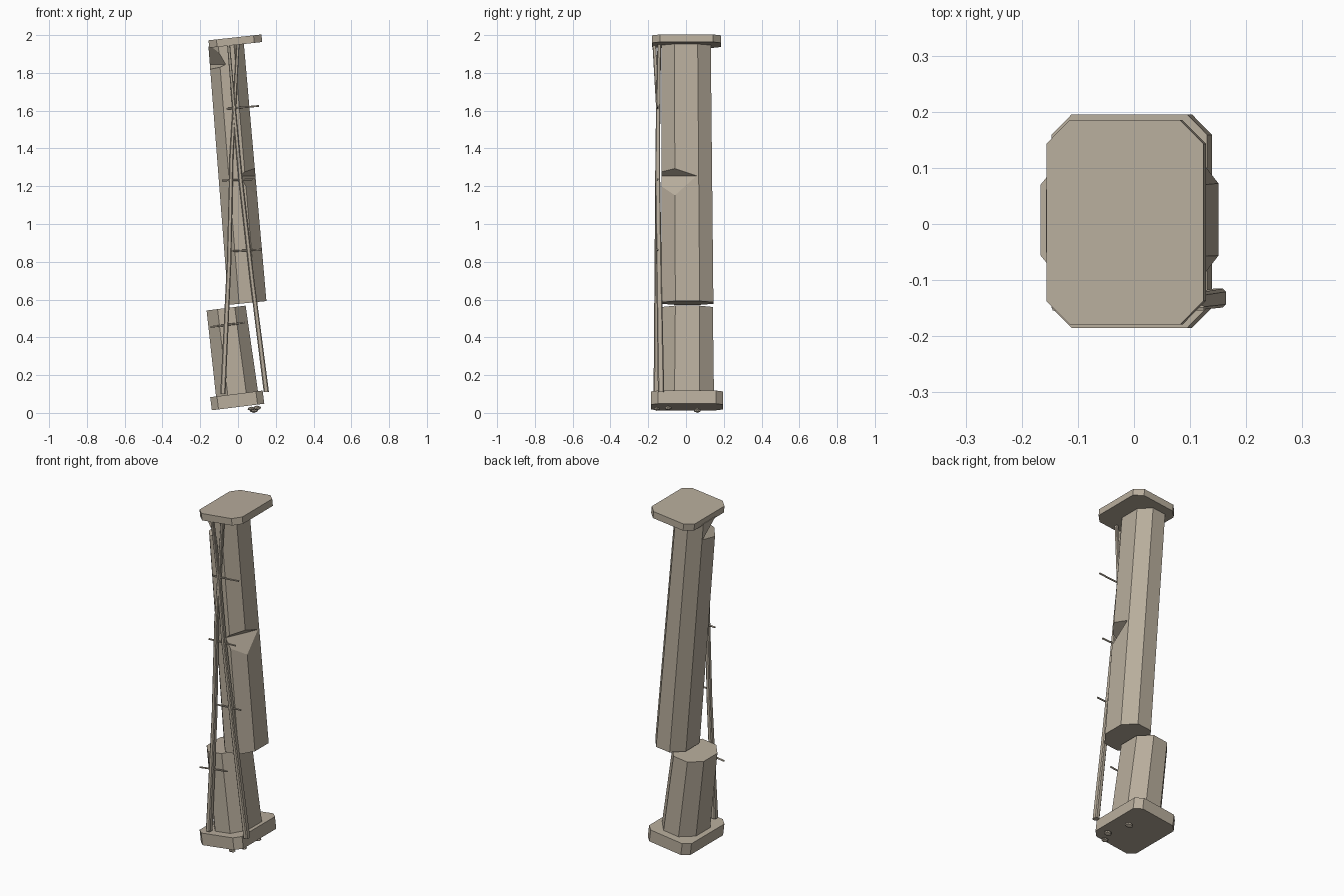
import bpy, bmesh, math
from mathutils import Vector

if "Cube" in bpy.data.objects:
    bpy.data.objects.remove(bpy.data.objects["Cube"])

stone = bpy.data.materials.new("weathered_stone")
stone.diffuse_color = (0.48, 0.42, 0.335, 1)
stone.use_nodes = True
stone.node_tree.nodes["Principled BSDF"].inputs["Base Color"].default_value = stone.diffuse_color


def ring(c, hx, hy, cx, cy, tilt=0.0):
    """Rectangle with cut corners (cx, cy), tipped in the xz plane."""
    pts = [(hx, -hy + cy), (hx, hy - cy), (hx - cx, hy), (-hx + cx, hy),
           (-hx, hy - cy), (-hx, -hy + cy), (-hx + cx, -hy), (hx - cx, -hy)]
    return [Vector((c[0] + x * math.cos(tilt), c[1] + y, c[2] + x * math.sin(tilt)))
            for x, y in pts]


def finish(name, bm):
    bmesh.ops.recalc_face_normals(bm, faces=bm.faces)
    me = bpy.data.meshes.new(name)
    bm.to_mesh(me)
    bm.free()
    me.materials.append(stone)
    ob = bpy.data.objects.new(name, me)
    bpy.context.collection.objects.link(ob)
    return ob


def loft(name, rings):
    """Skin a stack of equal-sized rings and cap both ends."""
    bm = bmesh.new()
    vs = [[bm.verts.new(p) for p in r] for r in rings]
    n = len(vs[0])
    for a, b in zip(vs, vs[1:]):
        for i in range(n):
            j = (i + 1) % n
            bm.faces.new((a[i], a[j], b[j], b[i]))
    bm.faces.new(vs[0][::-1])
    bm.faces.new(vs[-1])
    return finish(name, bm)


def slab(name, c, hx, hy, ht, chamfer, tilt):
    up = Vector((-math.sin(tilt), 0, math.cos(tilt))) * ht
    return loft(name, [ring(Vector(c) + s * up, hx, hy, chamfer, chamfer, tilt)
                       for s in (-1, 1)])


def shaft(name, bottom, top, tilt):
    """Eight-sided shaft; each end is (centre, half x, half y)."""
    return loft(name, [ring(c, hx, hy, hx * 0.56, hy * 0.53, tilt)
                       for c, hx, hy in (bottom, top)])


def chip(target, corner, yaw, depth, below, above):
    """Cut a V-shaped chip into a corner edge of the shaft."""
    n = Vector((math.cos(yaw), math.sin(yaw), 0))
    t = Vector((-n.y, n.x, 0))
    k = 2.5
    profile = [(-depth, 0), (depth * (k - 1), -below * k), (depth * (k - 1), above * k)]
    cutter = loft("chip_cutter", [[Vector(corner) + n * a + t * s + Vector((0, 0, z))
                                   for a, z in profile] for s in (-0.2, 0.2)])
    cutter.hide_render = True
    mod = target.modifiers.new("chip", 'BOOLEAN')
    mod.object = cutter
    mod.solver = 'EXACT'
    bpy.context.view_layer.objects.active = target
    bpy.ops.object.modifier_apply(modifier=mod.name)
    bpy.data.objects.remove(cutter)


# Base and cap slabs
slab("base_slab", (-0.004, 0.005, 0.066), 0.14, 0.19, 0.035, 0.036, 0.125)
slab("cap_slab", (-0.014, 0.003, 1.968), 0.141, 0.182, 0.02, 0.042, 0.11)

# Broken shaft in two shifted pieces
shaft("lower_shaft", ((-0.004, 0.006, 0.09), 0.112, 0.142),
      ((-0.063, 0.007, 0.555), 0.104, 0.135), 0.125)
upper = shaft("upper_shaft", ((0.05, 0.008, 0.582), 0.101, 0.137),
              ((-0.063, 0.0, 1.95), 0.094, 0.131), 0.1)

# Chips knocked out of the shaft corners
chip(upper, (0.091, -0.058, 1.255), math.radians(-24), 0.045, 0.085, 0.04)
chip(upper, (-0.146, -0.060, 1.845), math.radians(204), 0.045, 0.025, 0.085)


# Two long crossing stems in front, thinner at the top
def stem(name, path):
    loft(name, [ring((x, y, z), w, w * 1.2, w * 0.4, w * 0.4) for x, y, z, w in path])


stem("left_stem", [(-0.08, -0.155, 0.10, 0.014), (-0.047, -0.152, 0.80, 0.012),
                   (-0.035, -0.15, 1.35, 0.010), (0.0, -0.142, 1.95, 0.008)])
stem("right_stem", [(0.15, -0.132, 0.11, 0.014), (0.075, -0.142, 0.70, 0.012),
                    (0.012, -0.15, 1.25, 0.011), (-0.022, -0.148, 1.62, 0.009),
                    (-0.05, -0.168, 1.95, 0.008)])

# Thin cross pins tying the stems
for i, (x0, z0, x1, z1) in enumerate([(-0.06, 1.61, 0.11, 1.625), (-0.085, 1.23, 0.09, 1.237),
                                      (-0.045, 0.855, 0.125, 0.865), (-0.145, 0.455, 0.035, 0.478)]):
    pin = [[Vector((x, -0.15 + 0.005 * math.cos(a), z + 0.005 * math.sin(a)))
            for a in [k * math.tau / 5 for k in range(5)]] for x, z in ((x0, z0), (x1, z1))]
    loft(f"cross_pin_{i + 1}", pin)

# Pebbles under the raised side of the base
for i, (x, y, z, r) in enumerate([(0.07, -0.155, 0.022, 0.022), (0.10, -0.095, 0.026, 0.025),
                                  (0.085, 0.06, 0.013, 0.026)]):
    bm = bmesh.new()
    bmesh.ops.create_icosphere(bm, subdivisions=1, radius=r)
    for v in bm.verts:
        v.co = (v.co.x + x, v.co.y * 0.8 + y, v.co.z * 0.5 + z)
    finish(f"pebble_{i + 1}", bm)
